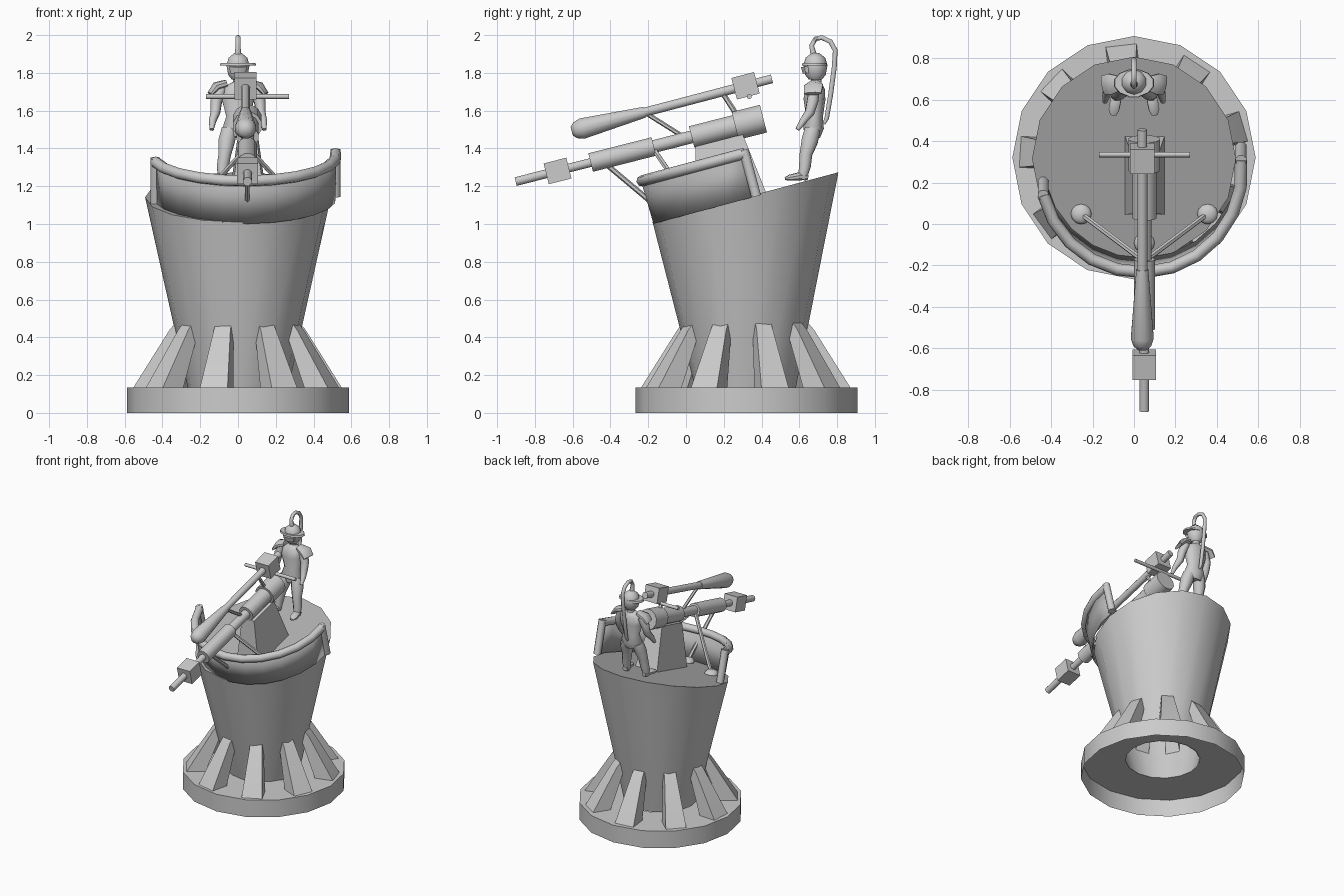
import bpy, math
from mathutils import Vector, Quaternion

if "Cube" in bpy.data.objects:
    bpy.data.objects.remove(bpy.data.objects["Cube"])

def material(name, v):
    m = bpy.data.materials.new(name)
    m.diffuse_color = (v, v, v, 1)
    m.use_nodes = True
    m.node_tree.nodes["Principled BSDF"].inputs["Base Color"].default_value = m.diffuse_color
    return m

GREY = material("light grey", 0.6)
DARK = material("mid grey", 0.45)
CY = 0.315
TILT = math.radians(15)
UP = Vector((0, -math.sin(TILT), math.cos(TILT)))   # deck normal

def deck(x, y, h=0):
    return Vector((x, y, 1.01 + 0.268 * (y + 0.177))) + UP * h

def mesh(name, verts, faces, mat=GREY):
    me = bpy.data.meshes.new(name)
    me.from_pydata([tuple(v) for v in verts], [], faces)
    me.materials.append(mat)
    ob = bpy.data.objects.new(name, me)
    bpy.context.collection.objects.link(ob)
    return ob

def bridge(a, b, n):
    return [(a + i, a + (i + 1) % n, b + (i + 1) % n, b + i) for i in range(n)]

def tube(name, pts, radii, n=10, mat=GREY):
    """Capped sweep along a path; a radius may be a number or an (x, y) pair."""
    pts = [Vector(p) for p in pts]
    if not isinstance(radii, (list, tuple)):
        radii = [radii] * len(pts)
    k, verts, q, old = len(pts), [], None, None
    for i, p in enumerate(pts):
        t = Vector()
        if i: t += (p - pts[i - 1]).normalized()
        if i < k - 1: t += (pts[i + 1] - p).normalized()
        t.normalize()
        if q is None:
            q = Vector((0, 0, 1)).rotation_difference(t)
        else:
            q = old.rotation_difference(t) @ q
        old = t
        r = radii[i]
        rx, ry = r if isinstance(r, tuple) else (r, r)
        for j in range(n):
            a = 2 * math.pi * (j + 0.5) / n
            verts.append(p + q @ Vector((rx * math.cos(a), ry * math.sin(a), 0)))
    faces = [f for i in range(k - 1) for f in bridge(i * n, i * n + n, n)]
    faces += [tuple(range(n))[::-1], tuple(range((k - 1) * n, k * n))]
    return mesh(name, verts, faces, mat)

def ball(name, c, r, squash=1.0):
    bpy.ops.mesh.primitive_uv_sphere_add(segments=12, ring_count=8, radius=r, location=c)
    ob = bpy.context.object
    ob.name, ob.scale = name, (1, 1, squash)
    ob.data.materials.append(GREY)

def ring(r, z, n=16):
    out = []
    for i in range(n):
        a = 2 * math.pi * i / n
        x, y = r * math.cos(a), CY + r * math.sin(a)
        out.append(deck(x, y) if z is None else Vector((x, y, z)))
    return out

# hollow base plate and slanted drum
base = ring(0.587, 0) + ring(0.587, 0.135) + ring(0.267, 0.135)
for v in base:
    v.y += 0.005
mesh("base_plate", base, bridge(0, 16, 16) + bridge(16, 32, 16))
mesh("drum", ring(0.267, 0.135) + ring(0.492, None), bridge(0, 16, 16))
mesh("deck", ring(0.492, None), [tuple(range(16))], DARK)

# nine slanted buttresses around the drum, open underneath
profile = [(0.415, 0.135, 0.075), (0.55, 0.135, 0.075),
           (0.36, 0.44, 0.045), (0.33, 0.475, 0.043), (0.28, 0.47, 0.043)]
for i in range(9):
    a = math.radians(96.5 + 40 * i)
    rad, side = Vector((math.cos(a), math.sin(a), 0)), Vector((-math.sin(a), math.cos(a), 0))
    vs = [Vector((0, CY, z)) + rad * r + side * w * s for s in (-1, 1) for r, z, w in profile]
    mesh("buttress", vs, [(0, 1, 2, 3, 4), (9, 8, 7, 6, 5)] +
         [(j, j + 5, (j + 1) % 5 + 5, (j + 1) % 5) for j in range(1, 5)])

# curved shield with a pipe rail and end posts
def arc(r, h):
    return [deck(0.035 + r * math.cos(a), 0.31 + r * math.sin(a), h)
            for a in (math.radians(193 + 174 * i / 11) for i in range(12))]
low, high = arc(0.485, -0.01), arc(0.49, 0.22)
shield = mesh("shield", low + high, [(i, i + 1, i + 13, i + 12) for i in range(11)], DARK)
shield.modifiers.new("thickness", 'SOLIDIFY').thickness = 0.012
rail = arc(0.485, 0.225)
tube("shield_rail", rail, 0.03, 8)
for k in (0, -1):
    tube("shield_post", [low[k], rail[k] + UP * 0.02], 0.028, 8)

# gun pedestal: tapered block standing on the deck
foot = [deck(x, y, -0.02) for x, y in ((-0.045, 0.04), (0.15, 0.04), (0.15, 0.425), (-0.045, 0.425))]
head = [(0.0, 0.05, 1.41), (0.105, 0.05, 1.41), (0.105, 0.30, 1.475), (0.0, 0.30, 1.475)]
mesh("gun_pedestal", foot + head, bridge(0, 4, 4) + [(4, 5, 6, 7)])

# twin guns, each part given by its start and end along y
GX = 0.05
def lower(y): return Vector((GX, y, 1.225 + 0.254 * (y + 0.9)))
def upper(y): return Vector((0.04, y, 1.50 + 0.262 * (y + 0.57)))
def gun_part(name, axis, y0, y1, r, n=12):
    tube(name, [axis(y0), axis(y1)], r, n)

gun_part("lower_barrel", lower, -0.902, 0.3, 0.024)
gun_part("lower_muzzle_block", lower, -0.74, -0.62, 0.08, 4)
gun_part("lower_sleeve", lower, -0.505, -0.17, 0.052)
gun_part("lower_core", lower, -0.18, 0.05, 0.035)
gun_part("lower_receiver", lower, 0.03, 0.26, 0.06)
gun_part("lower_breech", lower, 0.26, 0.41, 0.078)
tube("upper_club", [upper(y) for y in (-0.605, -0.585, -0.55, -0.22)], [0.025, 0.045, 0.057, 0.03], 12)
gun_part("upper_barrel", upper, -0.25, 0.26, 0.025)
gun_part("upper_block", upper, 0.255, 0.375, 0.083, 4)
gun_part("upper_grip", upper, 0.37, 0.455, 0.024)
tube("crossbar", [(-0.17, 0.335, 1.675), (0.27, 0.335, 1.675)], 0.013)

# thin links between the guns and braces with ball feet
tube("front_link", [upper(-0.22), lower(0.0)], 0.012, 6)
tube("rear_link", [upper(0.19), lower(0.3)], 0.014, 6)
for x, y, gy in ((-0.255, 0.05, -0.18), (0.355, 0.05, -0.18), (GX, -0.09, -0.45)):
    p = deck(x, y, 0.005)
    tube("gun_brace", [lower(gy), p], 0.014, 6)
    ball("brace_foot", p, 0.05, 0.6)

# gunner standing at the back
tube("gunner_torso", [(0, 0.67, 1.46), (0, 0.675, 1.51), (0, 0.68, 1.57), (0, 0.68, 1.66), (0, 0.685, 1.72), (0, 0.69, 1.75)],
     [(0.06, 0.04), (0.085, 0.055), (0.065, 0.045), (0.09, 0.058), (0.085, 0.05), (0.03, 0.03)])
tube("gunner_neck", [(0, 0.69, 1.74), (0, 0.69, 1.80)], 0.03, 8)
tube("gunner_head", [(0, 0.685, z) for z in (1.765, 1.79, 1.84, 1.88, 1.905)], [0.035, 0.055, 0.064, 0.052, 0.02])
tube("helmet_brim", [(0, 0.68, 1.838), (0, 0.68, 1.853)], [(0.10, 0.068), (0.095, 0.066)], 12)
tube("helmet_visor", [(0, 0.645, 1.80), (0, 0.64, 1.835)], [(0.045, 0.03), (0.05, 0.034)], 8)
tube("helmet_plume", [(0, 0.68, 1.88), (0, 0.665, 1.945), (0, 0.685, 1.98), (0, 0.72, 1.987), (0, 0.765, 1.965), (0, 0.79, 1.92),
                      (0, 0.785, 1.83), (0, 0.765, 1.68), (0, 0.745, 1.56), (0, 0.73, 1.53)],
     [0.02, 0.014, 0.014, 0.014, 0.014, 0.014, 0.014, 0.014, 0.013, 0.008], 8)
for s in (-1, 1):
    tube("gunner_leg", [(s * 0.045, 0.67, 1.50), (s * 0.06, 0.655, 1.44), (s * 0.07, 0.635, 1.37),
                        (s * 0.08, 0.63, 1.31), (s * 0.085, 0.615, 1.235)], [0.045, 0.047, 0.036, 0.034, 0.024], 8)
    tube("gunner_boot", [(s * 0.082, 0.645, 1.25), (s * 0.088, 0.60, 1.252), (s * 0.097, 0.55, 1.245), (s * 0.1, 0.525, 1.24)],
         [(0.02, 0.016), (0.028, 0.022), (0.027, 0.016), (0.015, 0.008)], 8)
    tube("gunner_arm", [(s * 0.085, 0.68, 1.72), (s * 0.115, 0.67, 1.65), (s * 0.12, 0.655, 1.59), (s * 0.135, 0.62, 1.545),
                        (s * 0.14, 0.59, 1.50)], [0.03, 0.032, 0.027, 0.02, 0.012], 8)
    tube("shoulder_pad", [(s * 0.06, 0.68, 1.745), (s * 0.115, 0.675, 1.73), (s * 0.148, 0.67, 1.69)],
         [(0.02, 0.035), (0.022, 0.055), (0.012, 0.05)], 8)

# consistent outward faces on closed parts, smooth shading with sharp edges kept
for ob in bpy.context.scene.objects:
    ob.select_set(True)
bpy.context.view_layer.objects.active = shield
bpy.ops.object.mode_set(mode='EDIT')
bpy.ops.mesh.select_all(action='SELECT')
bpy.ops.mesh.normals_make_consistent(inside=False)
bpy.ops.object.mode_set(mode='OBJECT')
bpy.ops.object.shade_smooth_by_angle(angle=math.radians(47))
